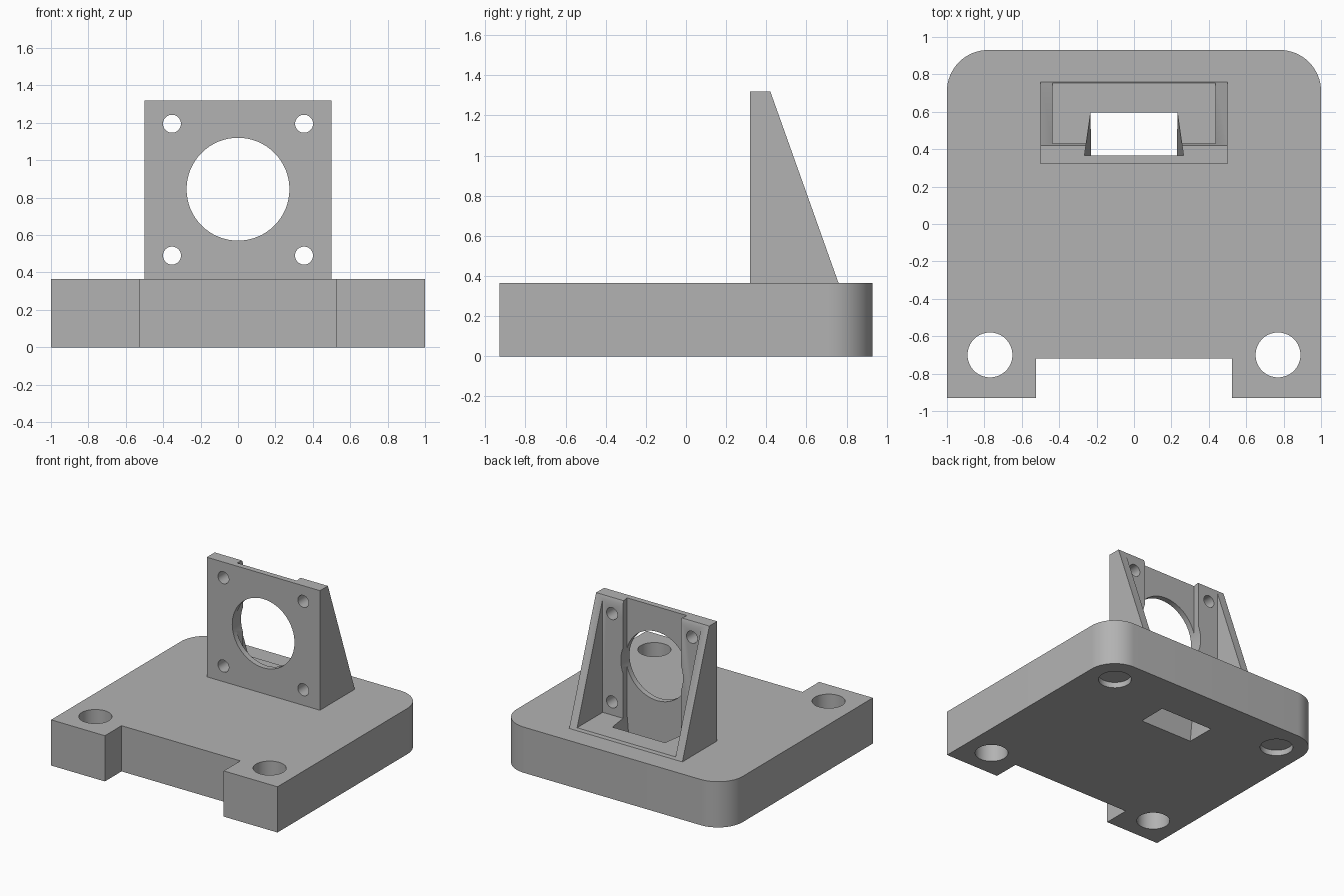
import bpy
import bmesh
import math
from mathutils import Matrix, Vector

cube = bpy.data.objects.get("Cube")
if cube:
    bpy.data.objects.remove(cube, do_unlink=True)

grey = bpy.data.materials.new("plain grey")
grey.use_nodes = True
colour = (0.448, 0.448, 0.448, 1)
grey.diffuse_color = colour
grey.node_tree.nodes["Principled BSDF"].inputs["Base Color"].default_value = colour

BASE_TOP, TOP = 0.365, 1.32
HALF_Y = 0.93


def finish(bm, name):
    bmesh.ops.recalc_face_normals(bm, faces=bm.faces)
    mesh = bpy.data.meshes.new(name)
    bm.to_mesh(mesh)
    bm.free()
    mesh.materials.append(grey)
    obj = bpy.data.objects.new(name, mesh)
    bpy.context.collection.objects.link(obj)
    return obj


def prism(name, points, offset):
    """Extrude a closed outline of 3D points along an offset."""
    bm = bmesh.new()
    face = bm.faces.new([bm.verts.new(p) for p in points])
    made = bmesh.ops.extrude_face_region(bm, geom=[face])["geom"]
    verts = [v for v in made if isinstance(v, bmesh.types.BMVert)]
    bmesh.ops.translate(bm, verts=verts, vec=Vector(offset))
    return finish(bm, name)


def box(name, x0, x1, y0, y1, z0, z1):
    outline = [(x0, y0, z0), (x1, y0, z0), (x1, y1, z0), (x0, y1, z0)]
    return prism(name, outline, (0, 0, z1 - z0))


def cylinder(name, centre, radius, depth, along_y=False):
    bm = bmesh.new()
    turn = Matrix.Rotation(math.pi / 2, 4, "X") if along_y else Matrix()
    bmesh.ops.create_cone(bm, cap_ends=True, segments=64, radius1=radius, radius2=radius,
                          depth=depth, matrix=Matrix.Translation(centre) @ turn)
    return finish(bm, name)


def combine(target, tool, operation="DIFFERENCE"):
    mod = target.modifiers.new("combine", "BOOLEAN")
    mod.operation, mod.solver, mod.object = operation, "EXACT", tool
    tool.hide_render = True
    bpy.context.view_layer.objects.active = target
    bpy.ops.object.modifier_apply(modifier=mod.name)
    bpy.data.objects.remove(tool, do_unlink=True)


# Base plate with a front notch and rounded back corners
radius = 0.22
outline = [(-1, -HALF_Y), (-0.525, -HALF_Y), (-0.525, -0.72),
           (0.525, -0.72), (0.525, -HALF_Y), (1, -HALF_Y)]
for cx, start in ((1 - radius, 0), (radius - 1, 90)):
    for i in range(17):
        a = math.radians(start + 90 * i / 16)
        outline.append((cx + radius * math.cos(a), HALF_Y - radius + radius * math.sin(a)))
mount = prism("bracket_base", [(x, y, 0) for x, y in outline], (0, 0, BASE_TOP))

# Upright bracket with sloping sides, sunk into the base
profile = [(0.32, 0.3), (0.76, 0.3), (0.76, BASE_TOP), (0.42, TOP), (0.32, TOP)]
upright = prism("upright", [(-0.5, y, z) for y, z in profile], (1, 0, 0))
combine(mount, upright, "UNION")

# Open pocket behind the face plate
combine(mount, box("pocket", -0.435, 0.435, 0.43, 1.0, 0.385, 1.5))

# Channel in the back of the plate, narrowing to a slot through the base
bm = bmesh.new()
rings = []
for z, front_half in ((-0.1, 0.23), (0, 0.23), (0.385, 0.265), (1.5, 0.265)):
    corners = ((-front_half, 0.365), (front_half, 0.365), (0.232, 0.597), (-0.232, 0.597))
    rings.append([bm.verts.new((x, y, z)) for x, y in corners])
for low, high in zip(rings, rings[1:]):
    for i in range(4):
        j = (i + 1) % 4
        bm.faces.new((low[i], low[j], high[j], high[i]))
bm.faces.new(rings[0])
bm.faces.new(rings[-1])
bmesh.ops.triangulate(bm, faces=bm.faces)
combine(mount, finish(bm, "channel"))

# Large round opening and four screw holes in the face plate
combine(mount, cylinder("opening", (0, 0.45, 0.845), 0.275, 0.5, True))
for side in (-1, 1):
    for z in (0.49, 1.195):
        combine(mount, cylinder("screw_hole", (side * 0.353, 0.4, z), 0.048, 0.4, True))
    # Through hole at the front, shallow recess under the back
    combine(mount, cylinder("through_hole", (side * 0.77, -0.7, 0.2), 0.12, 1))
    combine(mount, cylinder("foot_recess", (side * 0.77, 0.7, 0), 0.12, 0.09))

bpy.ops.object.select_all(action="DESELECT")
mount.select_set(True)
bpy.context.view_layer.objects.active = mount
bpy.ops.object.shade_smooth_by_angle(angle=math.radians(30))
